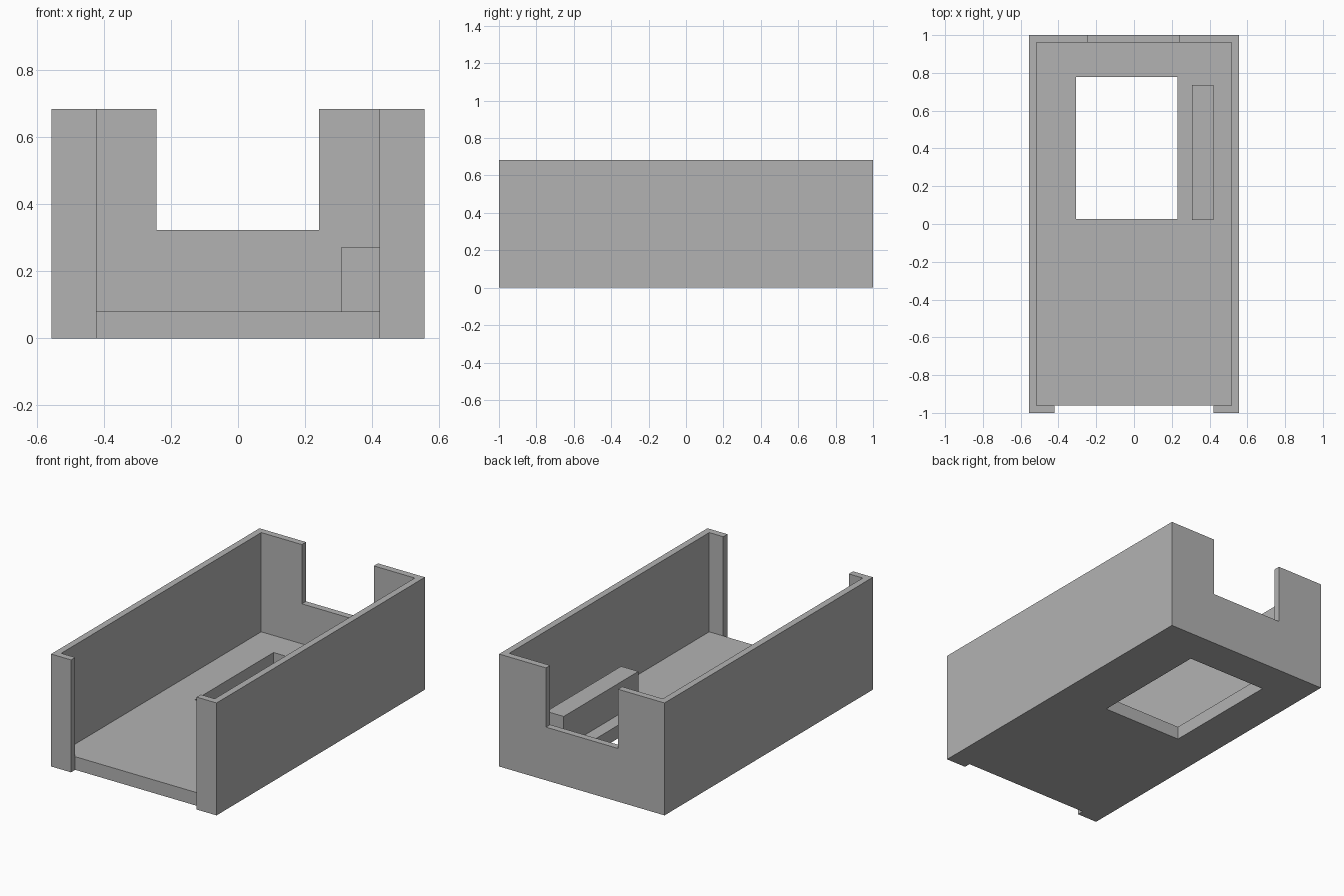
import bpy

if "Cube" in bpy.data.objects:
    bpy.data.objects.remove(bpy.data.objects["Cube"], do_unlink=True)

grey = bpy.data.materials.new("plain grey")
grey.use_nodes = True
colour = (0.45, 0.45, 0.45, 1)
grey.diffuse_color = colour
grey.node_tree.nodes["Principled BSDF"].inputs["Base Color"].default_value = colour


def box(name, x, y, z):
    """Box spanning the given (low, high) ranges."""
    spans = (x, y, z)
    bpy.ops.mesh.primitive_cube_add(size=1, location=[(a + b) / 2 for a, b in spans])
    obj = bpy.context.object
    obj.name = name
    obj.scale = [b - a for a, b in spans]
    bpy.ops.object.transform_apply(location=True, rotation=False, scale=True)
    obj.data.materials.append(grey)
    return obj


def cut(target, name, x, y, z):
    """Subtract a box from the target, then drop the cutter."""
    cutter = box(name, x, y, z)
    cutter.hide_render = True
    mod = target.modifiers.new(name, "BOOLEAN")
    mod.operation = "DIFFERENCE"
    mod.solver = "EXACT"
    mod.object = cutter
    bpy.context.view_layer.objects.active = target
    bpy.ops.object.modifier_apply(modifier=mod.name)
    bpy.data.objects.remove(cutter, do_unlink=True)


W, H, FLOOR = 0.556, 0.683, 0.08
INNER_X, INNER_Y = 0.516, 0.96

# Tray: one solid, hollowed and notched
tray = box("tray", (-W, W), (-1, 1), (0, H))
cut(tray, "cavity", (-INNER_X, INNER_X), (-INNER_Y, INNER_Y), (FLOOR, 1))
cut(tray, "front_opening", (-0.422, 0.422), (-1.2, -INNER_Y), (-0.2, 1))
cut(tray, "back_notch", (-0.243, 0.241), (0.9, 1.2), (0.323, 1))
cut(tray, "floor_hole", (-0.306, 0.229), (0.026, 0.778), (-0.2, 0.2))

# Raised block standing on the floor beside the hole
box("side_block", (0.306, 0.422), (0.02, 0.737), (FLOOR, 0.27))
